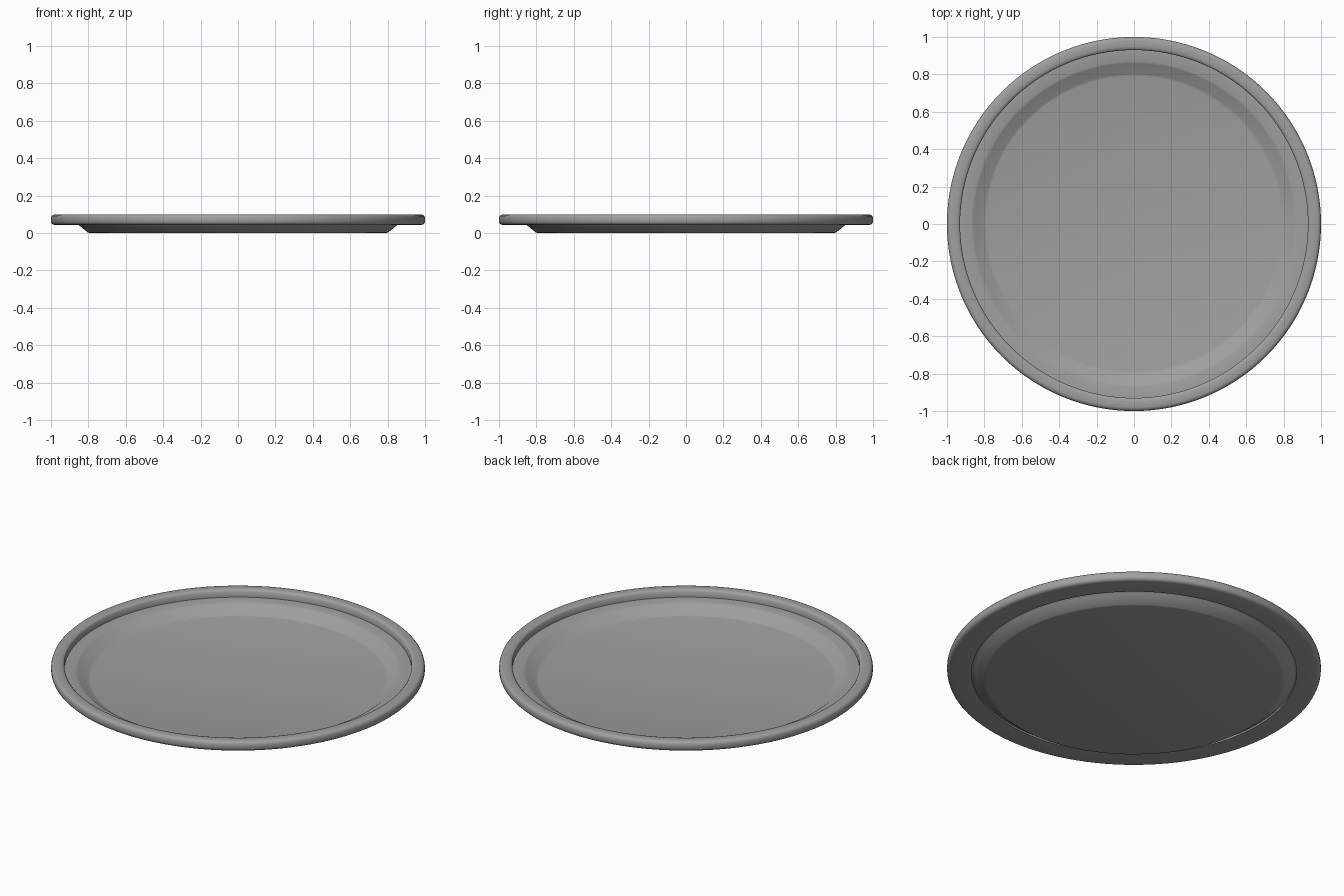
import bpy, bmesh, math

if "Cube" in bpy.data.objects:
    bpy.data.objects.remove(bpy.data.objects["Cube"])

SEGMENTS = 128

# closed (radius, height) section: underside from centre outward, then back over the top
profile = [
    (0.0, 0.0), (0.79, 0.0), (0.803, 0.003),          # flat base
    (0.852, 0.043), (0.862, 0.053), (0.87, 0.053),    # sloped wall, small groove
    (0.87, 0.043), (0.978, 0.043),                    # underside of rim
    (0.99, 0.046), (0.997, 0.053), (1.0, 0.062),      # rounded outer edge
    (1.0, 0.08), (0.997, 0.09), (0.99, 0.097), (0.98, 0.1),
    (0.95, 0.1), (0.937, 0.097), (0.93, 0.09),        # raised lip
    (0.93, 0.057), (0.87, 0.056), (0.858, 0.052),     # ledge
    (0.803, 0.011), (0.79, 0.008), (0.0, 0.008),      # inner slope and floor
]


def lathe(name, section, mat):
    bm = bmesh.new()
    rings = []
    for r, z in section:
        if r == 0:
            rings.append([bm.verts.new((0, 0, z))] * SEGMENTS)
        else:
            rings.append([bm.verts.new((r * math.cos(2 * math.pi * i / SEGMENTS),
                                        r * math.sin(2 * math.pi * i / SEGMENTS), z))
                          for i in range(SEGMENTS)])
    for a, b in zip(rings, rings[1:]):
        for i in range(SEGMENTS):
            j = (i + 1) % SEGMENTS
            corners = list(dict.fromkeys((a[i], a[j], b[j], b[i])))
            bm.faces.new(corners)
    bmesh.ops.recalc_face_normals(bm, faces=bm.faces)
    mesh = bpy.data.meshes.new(name)
    bm.to_mesh(mesh)
    bm.free()
    mesh.materials.append(mat)
    obj = bpy.data.objects.new(name, mesh)
    bpy.context.collection.objects.link(obj)
    bpy.context.view_layer.objects.active = obj
    obj.select_set(True)
    bpy.ops.object.shade_smooth_by_angle(angle=math.radians(50))
    return obj


grey = bpy.data.materials.new("plate grey")
grey.diffuse_color = (0.35, 0.35, 0.35, 1)
grey.use_nodes = True
grey.node_tree.nodes["Principled BSDF"].inputs["Base Color"].default_value = grey.diffuse_color

# round plate with raised rim
lathe("plate", profile, grey)
